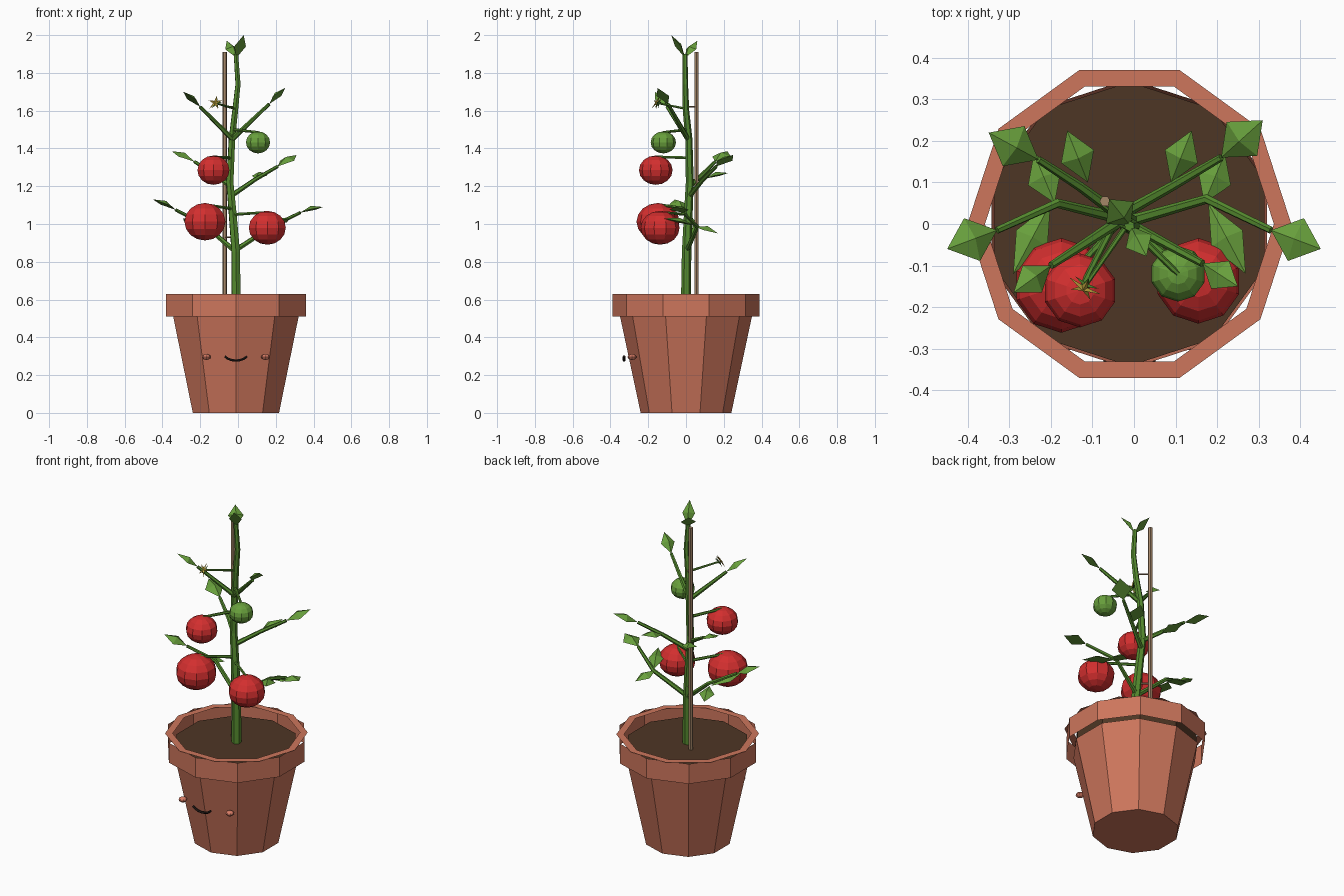
import bpy, bmesh, math
from mathutils import Vector, Matrix

cube = bpy.data.objects.get("Cube")
if cube:
    bpy.data.objects.remove(cube)


def material(name, r, g, b):
    m = bpy.data.materials.new(name)
    m.use_nodes = True
    m.diffuse_color = (r, g, b, 1)
    m.node_tree.nodes["Principled BSDF"].inputs["Base Color"].default_value = (r, g, b, 1)
    return m


TERRACOTTA = material("terracotta", 0.61, 0.18, 0.107)
BLUSH = material("blush", 0.68, 0.2, 0.13)
SOIL = material("soil brown", 0.076, 0.037, 0.018)
RED = material("ripe red", 0.65, 0.028, 0.028)
LEAF = material("leaf green", 0.138, 0.347, 0.045)
STEM = material("stem green", 0.091, 0.258, 0.028)
WOOD = material("stake wood", 0.376, 0.242, 0.141)
DARK = material("dark line", 0.02, 0.012, 0.01)
YELLOW = material("flower yellow", 0.65, 0.47, 0.06)

CX = -0.011  # pot axis


def finish(name, bm, mat):
    me = bpy.data.meshes.new(name)
    bm.to_mesh(me)
    bm.free()
    me.materials.append(mat)
    ob = bpy.data.objects.new(name, me)
    bpy.context.collection.objects.link(ob)
    return ob


def lathe(name, profile, mat, turn=90, cap_bottom=False, cap_top=False, sides=10):
    """Faceted turned shape from (radius, height) points."""
    bm = bmesh.new()
    rings = []
    for r, z in profile:
        angles = [math.radians(turn) + math.tau * i / sides for i in range(sides)]
        rings.append([bm.verts.new((CX + r * math.cos(a), r * math.sin(a), z)) for a in angles])
    for low, high in zip(rings, rings[1:]):
        for i in range(sides):
            j = (i + 1) % sides
            bm.faces.new((low[i], low[j], high[j], high[i]))
    if cap_bottom:
        bm.faces.new(rings[0][::-1])
    if cap_top:
        bm.faces.new(rings[-1])
    return finish(name, bm, mat)


def tube(name, points, r0, r1, mat):
    """Six-sided tapered tube along a path."""
    cu = bpy.data.curves.new(name, 'CURVE')
    cu.dimensions = '3D'
    cu.bevel_depth = 1.0
    cu.bevel_resolution = 1
    cu.use_fill_caps = True
    sp = cu.splines.new('POLY')
    sp.points.add(len(points) - 1)
    sp.use_smooth = False
    for i, (pt, co) in enumerate(zip(sp.points, points)):
        pt.co = (*co, 1)
        pt.radius = r0 + (r1 - r0) * i / (len(points) - 1)
    cu.materials.append(mat)
    ob = bpy.data.objects.new(name, cu)
    bpy.context.collection.objects.link(ob)


def ball(name, centre, r, squash, mat, segments=10, rings=8):
    bm = bmesh.new()
    bmesh.ops.create_uvsphere(bm, u_segments=segments, v_segments=rings, radius=r)
    bmesh.ops.transform(bm, matrix=Matrix.Translation(centre) @ Matrix.Diagonal((1, 1, squash, 1)),
                        verts=bm.verts)
    return finish(name, bm, mat)


def leaf(name, base, tip, width=0.11):
    """Kite leaf with a raised centre, pointing from base to tip."""
    base, tip = Vector(base), Vector(tip)
    along = (tip - base).normalized()
    side = Vector((0, 0, 1)).cross(along).normalized()
    up = along.cross(side)
    mid = base.lerp(tip, 0.5)
    bm = bmesh.new()
    rim = [bm.verts.new(p) for p in (base, mid - side * width / 2, tip, mid + side * width / 2)]
    top = bm.verts.new(mid + up * 0.022)
    for i in range(4):
        bm.faces.new((rim[i], rim[(i + 1) % 4], top))
    bm.faces.new(rim[::-1])
    finish(name, bm, LEAF)


# Pot: tapered body, open collar, flat lip ring turned half a facet
lathe("pot_body", [(0.24, 0), (0.349, 0.51)], TERRACOTTA, cap_bottom=True)
lathe("pot_collar", [(0.39, 0.51), (0.39, 0.63)], TERRACOTTA)
lathe("pot_lip", [(0.39, 0.63), (0.348, 0.63)], TERRACOTTA, turn=0)
lathe("soil", [(0.342, 0.51), (0.342, 0.575)], SOIL, cap_bottom=True, cap_top=True)

# Face: cheeks and smile
for side, label in ((1, "left"), (-1, "right")):
    ball(label + "_cheek", (CX + side * 0.157, -0.285, 0.296), 0.024, 0.65, BLUSH, 8, 6)
arc = [math.radians(a) for a in range(-150, -29, 20)]
tube("smile", [(CX + 0.068 * math.cos(a), -0.328, 0.322 + 0.045 * math.sin(a)) for a in arc],
     0.007, 0.007, DARK)

# Main stem and support stake
stem_path = [(-0.01, 0, 0.56), (-0.012, 0.003, 0.85), (-0.028, 0.012, 1.05), (-0.043, 0.02, 1.22),
             (-0.032, 0.015, 1.45), (-0.015, 0, 1.6), (0, -0.004, 1.74), (-0.011, -0.005, 1.9)]
tube("main_stem", stem_path, 0.027, 0.013, STEM)
tube("stake", [(-0.07, 0.055, 0.56), (-0.07, 0.055, 1.91)], 0.013, 0.013, WOOD)
for z in (0.93, 1.62):
    tube("stake_tie", [(-0.075, 0.055, z), (-0.015, 0.005, z)], 0.005, 0.005, WOOD)

# Branches: path, leaf tip
branches = {
    "low_left": ([(0.0, 0.01, 0.87), (0.175, 0.06, 0.985), (0.33, -0.015, 1.06)], (0.45, -0.06, 1.09)),
    "low_right": ([(-0.02, 0.01, 0.86), (-0.185, 0.05, 1.0), (-0.33, -0.015, 1.075)], (-0.45, -0.06, 1.13)),
    "middle_left": ([(-0.035, 0.02, 1.15), (0.09, 0.09, 1.235), (0.21, 0.16, 1.305)], (0.31, 0.25, 1.365)),
    "middle_right": ([(-0.035, 0.02, 1.2), (-0.13, 0.09, 1.265), (-0.23, 0.155, 1.33)], (-0.35, 0.22, 1.385)),
    "high_left": ([(-0.03, 0.01, 1.45), (0.165, -0.095, 1.635)], (0.25, -0.15, 1.72)),
    "high_right": ([(-0.03, 0.01, 1.45), (-0.2, -0.1, 1.62)], (-0.29, -0.165, 1.7)),
}
for name, (path, tip) in branches.items():
    tube(name + "_branch", path, 0.014, 0.009, STEM)
    leaf(name + "_leaf", path[-1], tip, 0.08 if "high" in name else 0.11)

# Side leaves on the lower and middle branches
for side, label in ((1, "left"), (-1, "right")):
    def at(x, y, z):
        return (CX + side * x, y, z)
    leaf(label + "_front_side_leaf", at(0.19, 0.05, 0.99), at(0.28, -0.12, 1.03), 0.085)
    leaf(label + "_back_side_leaf", at(0.18, 0.05, 0.985), at(0.23, 0.17, 0.95), 0.085)
    leaf(label + "_middle_side_leaf", at(0.1, 0.1, 1.24), at(0.15, 0.225, 1.27), 0.085)

# Crown leaves
leaf("crown_back_leaf", (-0.008, -0.005, 1.88), (-0.06, 0.06, 1.97), 0.085)
leaf("crown_front_leaf", (-0.008, -0.005, 1.88), (0.03, -0.078, 2.0), 0.07)

# Fruit with stalks: centre, radius, colour, stalk root
fruits = {
    "big_fruit": ((-0.175, -0.148, 1.012), 0.114, RED, (-0.03, 0.01, 1.08)),
    "low_fruit": ((0.155, -0.137, 0.98), 0.103, RED, (-0.025, 0.01, 1.05)),
    "upper_fruit": ((-0.13, -0.16, 1.285), 0.089, RED, (-0.04, 0.015, 1.35)),
    "unripe_fruit": ((0.106, -0.12, 1.432), 0.067, LEAF, (-0.028, 0.01, 1.5)),
}
for name, (centre, r, mat, root) in fruits.items():
    ball(name, centre, r, 0.87, mat)
    top = Vector(centre) + Vector((0, 0, r * 0.8))
    tube(name + "_stalk", [root, top], 0.009, 0.007, STEM)

# Star flower on a thin stalk
heart = Vector((-0.118, -0.15, 1.64))
tube("flower_stalk", [(-0.015, 0, 1.61), heart], 0.007, 0.005, STEM)
turn = Vector((-0.4, -0.75, 0.45)).to_track_quat('Z', 'Y').to_matrix().to_4x4()


def star(name, radius, lift, mat):
    bm = bmesh.new()
    ring = []
    for i in range(10):
        a = math.pi * i / 5 + math.pi / 2
        r = radius if i % 2 == 0 else radius * 0.28
        ring.append(bm.verts.new((r * math.cos(a), r * math.sin(a), lift)))
    tip = bm.verts.new((0, 0, lift + 0.008))
    for i in range(10):
        bm.faces.new((ring[i], ring[(i + 1) % 10], tip))
    bm.faces.new(ring[::-1])
    bmesh.ops.transform(bm, matrix=Matrix.Translation(heart) @ turn, verts=bm.verts)
    finish(name, bm, mat)


star("flower_petals", 0.046, 0.006, YELLOW)
star("flower_sepals", 0.034, -0.006, STEM)
